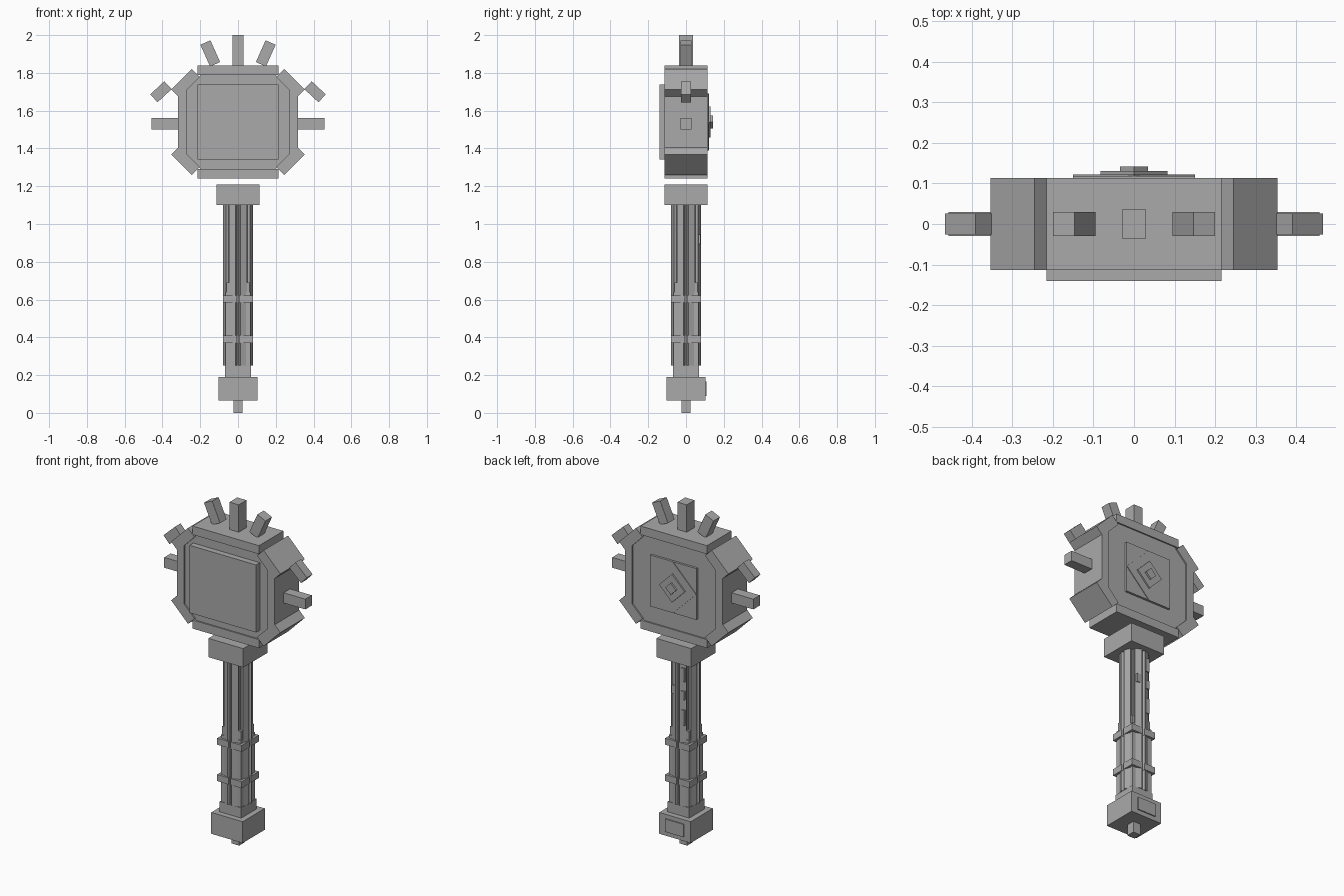
import bpy, bmesh, math
from mathutils import Matrix, Vector

if "Cube" in bpy.data.objects:
    bpy.data.objects.remove(bpy.data.objects["Cube"])

grey = bpy.data.materials.new("plain_grey")
grey.diffuse_color = (0.4, 0.4, 0.4, 1)
grey.use_nodes = True
grey.node_tree.nodes["Principled BSDF"].inputs["Base Color"].default_value = grey.diffuse_color


def finish(name, bm):
    bmesh.ops.recalc_face_normals(bm, faces=bm.faces)
    me = bpy.data.meshes.new(name)
    bm.to_mesh(me)
    bm.free()
    me.materials.append(grey)
    ob = bpy.data.objects.new(name, me)
    bpy.context.collection.objects.link(ob)
    return ob


def add_box(bm, center, size, axis='Y', angle=0):
    m = (Matrix.Translation(center) @ Matrix.Rotation(math.radians(angle), 4, axis)
         @ Matrix.Diagonal((*size, 1)))
    bmesh.ops.create_cube(bm, size=1, matrix=m)


def box(name, center, size, axis='Y', angle=0):
    bm = bmesh.new()
    add_box(bm, center, size, axis, angle)
    return finish(name, bm)


def prism(name, pts, depth, matrix):
    """Extrude a 2D outline along its normal."""
    bm = bmesh.new()
    face = bm.faces.new([bm.verts.new((a, b, 0)) for a, b in pts])
    out = bmesh.ops.extrude_face_region(bm, geom=[face])
    moved = [g for g in out["geom"] if isinstance(g, bmesh.types.BMVert)]
    bmesh.ops.translate(bm, verts=moved, vec=(0, 0, depth))
    bm.transform(matrix)
    return finish(name, bm)


HZ = 1.54  # head centre height

# Handle end: tip, pommel block with back plate, neck
box("tip", (0, 0, 0.0325), (0.05, 0.05, 0.065))
box("pommel", (0, 0, 0.1275), (0.204, 0.204, 0.125))
box("pommel_plate", (0, 0.104, 0.1275), (0.12, 0.009, 0.075))
box("neck", (0, 0, 0.22), (0.14, 0.14, 0.06))

# Shaft: octagonal core with eight raised staves
octagon = [(0.066 * math.cos(math.radians(45 * k)),
            0.066 * math.sin(math.radians(45 * k))) for k in range(8)]
prism("shaft_core", octagon, 0.85, Matrix.Translation((0, 0, 0.25)))
bm = bmesh.new()
for k in range(8):
    a = 22.5 + 45 * k
    r = 0.062
    c = (r * math.cos(math.radians(a)), r * math.sin(math.radians(a)), 0.675)
    add_box(bm, c, (0.03, 0.038, 0.85), 'Z', a)
finish("shaft_staves", bm)

# Corner grips and two sets of bands
grips, bands = bmesh.new(), bmesh.new()
for sx in (-1, 1):
    for sy in (-1, 1):
        add_box(grips, (sx * 0.0425, sy * 0.0425, 0.445), (0.046, 0.046, 0.39))
        add_box(grips, (sx * 0.041, sy * 0.041, 0.665), (0.038, 0.038, 0.05))
        for z in (0.39, 0.603):
            add_box(bands, (sx * 0.043, sy * 0.043, z), (0.073, 0.073, 0.038))
finish("corner_grips", grips)
finish("grip_bands", bands)

# Small studs on the back of the shaft
bm = bmesh.new()
for x, z, h in ((-0.03, 1.02, 0.08), (0.028, 0.92, 0.05),
                (-0.03, 0.9, 0.05), (-0.03, 0.77, 0.09)):
    add_box(bm, (x, 0.069, z), (0.025, 0.016, h))
finish("shaft_studs", bm)

# Collar under the head
box("collar", (0, 0, 1.155), (0.226, 0.226, 0.11))

# Head core: chamfered slab
w, h, c = 0.275, 0.255, 0.085
outline = [(w, h - c), (w - c, h), (c - w, h), (-w, h - c),
           (-w, c - h), (c - w, -h), (w - c, -h), (w, c - h)]
prism("head_core", outline, 0.21,
      Matrix.Translation((0, 0.105, HZ)) @ Matrix.Rotation(math.pi / 2, 4, 'X'))

# Rim: four straight bars and four diagonal corner bars
bm = bmesh.new()
for s in (-1, 1):
    add_box(bm, (0, 0, HZ + s * 0.275), (0.43, 0.226, 0.05))
    add_box(bm, (s * 0.2935, 0, HZ), (0.047, 0.226, 0.37))
    for t in (-1, 1):
        add_box(bm, (s * 0.278, 0, HZ + t * 0.205), (0.154, 0.226, 0.06), 'Y', s * t * 45)
finish("head_rim", bm)

# Front panel
box("front_panel", (0, -0.12, HZ), (0.43, 0.04, 0.395))

# Back emblem: stacked square and diamonds
box("emblem_square", (0, 0.11, HZ), (0.30, 0.016, 0.30))
for name, half, top in (("emblem_diamond", 0.15, 0.122),
                        ("emblem_step", 0.083, 0.131),
                        ("emblem_centre", 0.034, 0.142)):
    side = half * math.sqrt(2)
    box(name, (0, (0.1 + top) / 2, HZ), (side, top - 0.1, side), 'Y', 45)

# Spikes around the head
box("top_spike", (0, 0, 1.915), (0.06, 0.072, 0.17))
for s, label in ((-1, "left"), (1, "right")):
    box(label + "_side_spike", (s * 0.38, 0, 1.53), (0.154, 0.06, 0.06))
    box(label + "_upper_spike", (s * 0.147, 0, 1.903), (0.058, 0.06, 0.126), 'Y', s * 24)
    box(label + "_corner_spike", (s * 0.408, 0, 1.70), (0.102, 0.052, 0.057), 'Y', s * 43)
